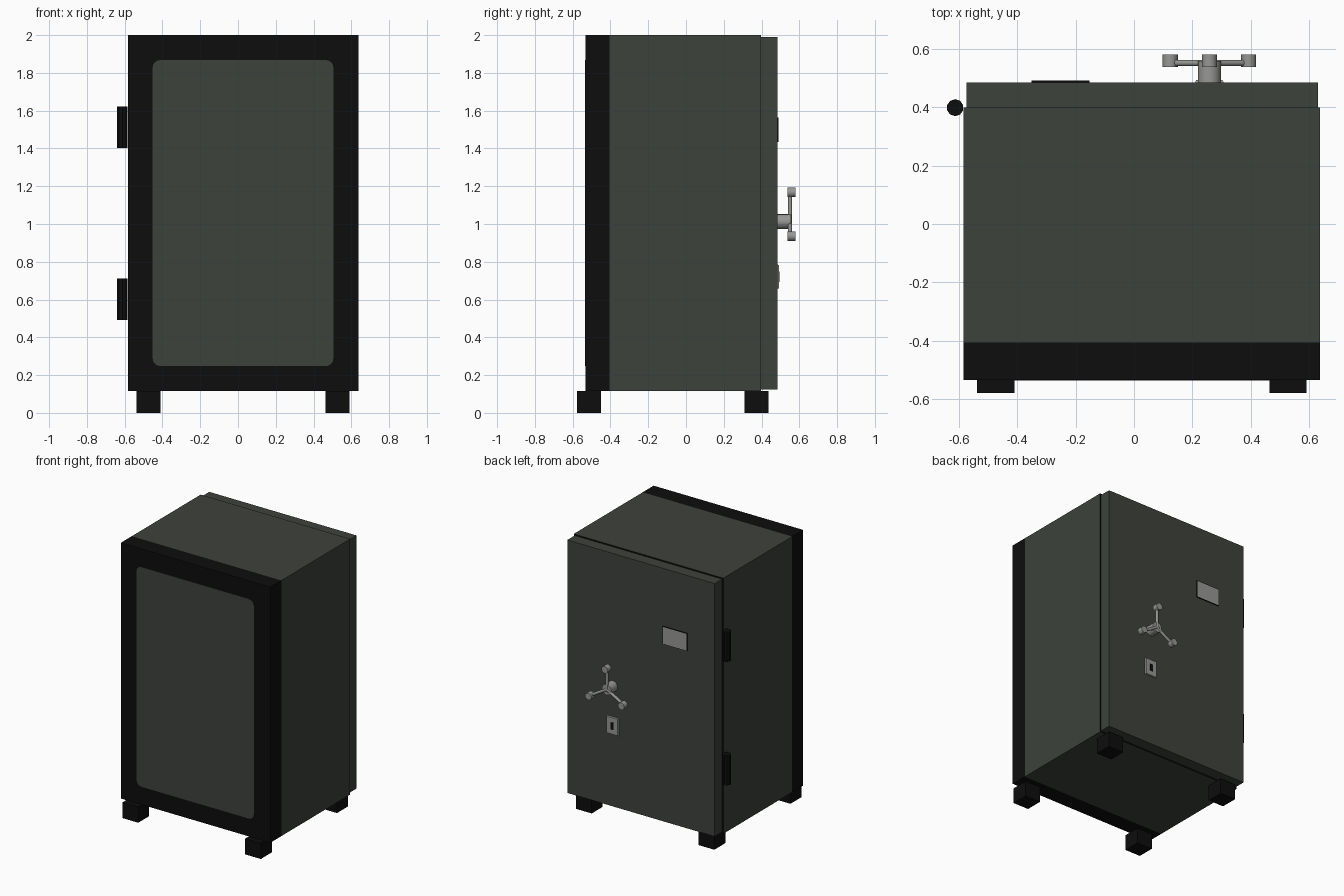
import bpy, bmesh, math
from mathutils import Matrix, Vector

if "Cube" in bpy.data.objects:
    bpy.data.objects.remove(bpy.data.objects["Cube"])


def material(name, rgb):
    m = bpy.data.materials.new(name)
    m.diffuse_color = (*rgb, 1)
    m.use_nodes = True
    m.node_tree.nodes["Principled BSDF"].inputs["Base Color"].default_value = m.diffuse_color
    return m


GREEN = material("dark_green_paint", (0.047, 0.054, 0.044))
BLACK = material("black_paint", (0.004, 0.004, 0.004))
STEEL = material("brushed_steel", (0.31, 0.31, 0.30))


def finish(bm, name, mats, smooth=False):
    bmesh.ops.recalc_face_normals(bm, faces=bm.faces)
    me = bpy.data.meshes.new(name)
    bm.to_mesh(me)
    bm.free()
    for m in mats:
        me.materials.append(m)
    ob = bpy.data.objects.new(name, me)
    bpy.context.collection.objects.link(ob)
    if smooth:
        bpy.ops.object.select_all(action='DESELECT')
        ob.select_set(True)
        bpy.context.view_layer.objects.active = ob
        bpy.ops.object.shade_smooth_by_angle(angle=math.radians(40))
    return ob


def box_bm(lo, hi):
    lo, hi = Vector(lo), Vector(hi)
    bm = bmesh.new()
    bmesh.ops.create_cube(bm, size=1, matrix=Matrix.Translation((lo + hi) / 2)
                          @ Matrix.Diagonal((*(hi - lo), 1)))
    return bm


def box(name, lo, hi, mat):
    return finish(box_bm(lo, hi), name, [mat])


def rod(name, a, b, r, mat, sides=16, smooth=True):
    a, b = Vector(a), Vector(b)
    bm = bmesh.new()
    rot = (b - a).to_track_quat('Z', 'Y').to_matrix().to_4x4()
    bmesh.ops.create_cone(bm, cap_ends=True, segments=sides, radius1=r, radius2=r,
                          depth=(b - a).length,
                          matrix=Matrix.Translation((a + b) / 2) @ rot)
    return finish(bm, name, [mat], smooth)


# Cabinet: black band around one end, black rim behind the door
bm = box_bm((-0.583, -0.533, 0.115), (0.637, 0.398, 2.0))
bmesh.ops.bisect_plane(bm, geom=bm.verts[:] + bm.edges[:] + bm.faces[:],
                       plane_co=(0, -0.405, 0), plane_no=(0, 1, 0))
for f in bm.faces:
    y = f.calc_center_median().y
    f.material_index = 1 if y < -0.41 or y > 0.39 else 0
finish(bm, "cabinet", [GREEN, BLACK])

# Green panel with rounded corners inside the black frame
bm = box_bm((-0.452, -0.536, 0.248), (0.505, -0.530, 1.868))
corners = [e for e in bm.edges
           if abs(e.verts[0].co.y - e.verts[1].co.y) > 0.001]
bmesh.ops.bevel(bm, geom=corners, offset=0.04, segments=4, profile=0.5, affect='EDGES')
finish(bm, "frame_panel", [GREEN])

# Door slab
box("door", (-0.573, 0.398, 0.125), (0.629, 0.484, 1.99), GREEN)

# Feet
for sx, x in (("left", -0.537), ("right", 0.463)):
    for sy, y in (("front", -0.578), ("back", 0.309)):
        box(f"{sy}_{sx}_foot", (x, y, 0), (x + 0.128, y + 0.128, 0.116), BLACK)

# Hinges
for n, z in (("lower", 0.493), ("upper", 1.403)):
    rod(f"{n}_hinge", (-0.612, 0.398, z), (-0.612, 0.398, z + 0.219), 0.029,
        BLACK, 10, False)

# Name plate: black edge with a steel face
bm = box_bm((-0.35, 0.480, 1.435), (-0.152, 0.491, 1.565))
bm.faces.ensure_lookup_table()
face = max(bm.faces, key=lambda f: f.calc_center_median().y)
bmesh.ops.inset_region(bm, faces=[face], thickness=0.004)
for f in bm.faces:
    f.material_index = 1
face.material_index = 0
finish(bm, "door_plate", [STEEL, BLACK])

# Keyhole plate, with a tapered face and a black slot
CX, CZ = 0.258, 1.013
bm = box_bm((CX - 0.05, 0.480, 0.655), (CX + 0.05, 0.493, 0.787))
for v in bm.verts:
    if v.co.y > 0.49:
        v.co.x = CX + (v.co.x - CX) * 0.9
        v.co.z = 0.721 + (v.co.z - 0.721) * 0.92
finish(bm, "keyhole_plate", [STEEL])
box("keyhole", (CX - 0.011, 0.490, 0.694), (CX + 0.011, 0.4945, 0.748), BLACK)

# Three-spoke handle
rod("handle_hub", (CX, 0.478, CZ), (CX, 0.557, CZ), 0.039, STEEL)
for i in range(3):
    a = math.radians(90 + 120 * i)
    x, z = CX + 0.155 * math.cos(a), CZ + 0.155 * math.sin(a)
    rod(f"handle_spoke_{i + 1}", (CX, 0.551, CZ), (x, 0.551, z), 0.011, STEEL, 10)
    rod(f"handle_knob_{i + 1}", (x, 0.538, z), (x, 0.580, z), 0.026, STEEL, 12)
